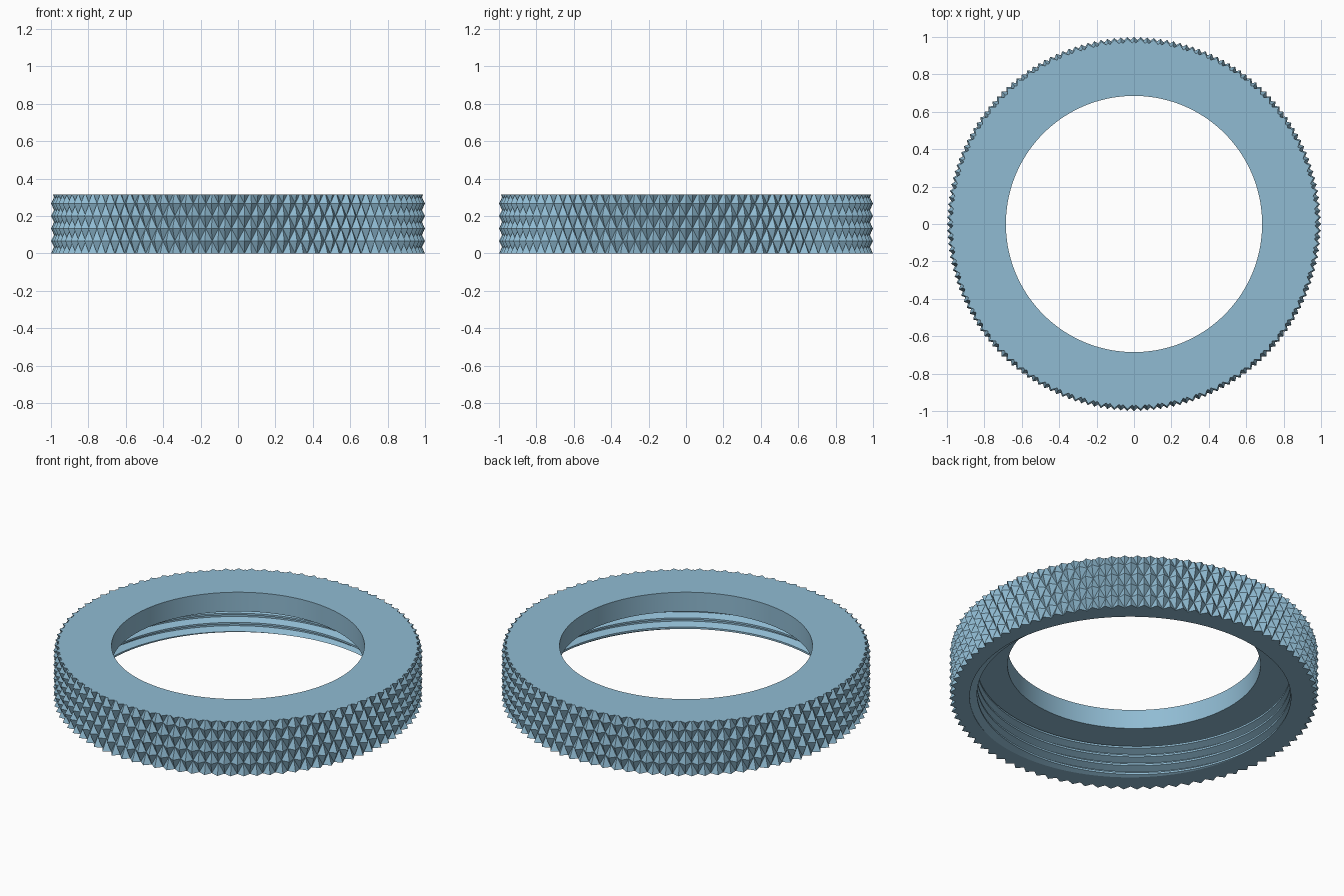
import bpy, bmesh, math

if "Cube" in bpy.data.objects:
    bpy.data.objects.remove(bpy.data.objects["Cube"])

TAU = 2 * math.pi
HEIGHT, LIP_Z = 0.315, 0.20           # overall height, underside of the lip
R_OUT, R_VALLEY = 1.0, 0.968          # knurl peak and valley radii
R_HOLE = 0.685                        # hole through the lip
R_MINOR, R_MAJOR, PITCH = 0.85, 0.89, 0.055
KNURLS, ROW = 88, 0.0667              # diamonds around, half a diamond high
SEG = 144

bm = bmesh.new()


def polar(r, a, z):
    return bm.verts.new((r * math.cos(a), r * math.sin(a), z))


def tri(*v):
    bm.faces.new(v)


def quad_grid(rows):
    for low, high in zip(rows, rows[1:]):
        for i in range(len(low) - 1):
            bm.faces.new((low[i], low[i + 1], high[i + 1], high[i]))


# Knurled outside: a checkerboard of peaks and valleys, split along the valleys
n = KNURLS * 2
rows = [[polar(R_OUT if (i + k) % 2 == 0 else R_VALLEY, TAU * i / n, k * ROW)
         for i in range(n)] for k in range(6)]
for k in range(5):
    for i in range(n):
        j = (i + 1) % n
        a, b, c, d = rows[k][i], rows[k][j], rows[k + 1][j], rows[k + 1][i]
        if (i + k) % 2 == 0:
            tri(a, b, d)
            tri(b, c, d)
        else:
            tri(a, b, c)
            tri(a, c, d)
bmesh.ops.bisect_plane(bm, geom=bm.verts[:] + bm.edges[:] + bm.faces[:],
                       plane_co=(0, 0, HEIGHT), plane_no=(0, 0, 1), clear_outer=True)

# Wall of the lip hole
quad_grid([[polar(R_HOLE, TAU * i / SEG, z) for i in range(SEG + 1)]
           for z in (LIP_Z, HEIGHT)])

# Internal thread: rows of the profile climb with the angle, clipped to the bore
STEPS = (0.0, 0.2, 0.5, 0.7)          # groove flat, flank, crest flat, flank


def thread_radius(phase):
    p = phase % 1.0
    if p < 0.2:
        t = 0.0
    elif p < 0.5:
        t = (p - 0.2) / 0.3
    elif p < 0.7:
        t = 1.0
    else:
        t = (1.0 - p) / 0.3
    return R_MAJOR + (R_MINOR - R_MAJOR) * t


turns = math.ceil(LIP_Z / PITCH) + 1
thread = []
for turn in range(-2, turns + 1):
    for s in STEPS:
        row = []
        for i in range(SEG + 1):
            climb = i / SEG
            z = min(max((turn + s + climb) * PITCH, 0.0), LIP_Z)
            row.append(polar(thread_radius(z / PITCH - climb), TAU * climb, z))
        thread.append(row)
quad_grid(thread)

bmesh.ops.remove_doubles(bm, verts=bm.verts[:], dist=1e-5)
bmesh.ops.dissolve_degenerate(bm, dist=1e-5, edges=bm.edges[:])

# Flat faces: bottom rim, underside of the lip, top
for z, up in ((0.0, -1), (LIP_Z, -1), (HEIGHT, 1)):
    rim = [e for e in bm.edges if e.is_boundary
           and all(abs(v.co.z - z) < 1e-4 for v in e.verts)]
    bmesh.ops.triangle_fill(bm, edges=rim, use_beauty=True, normal=(0, 0, up))
bmesh.ops.recalc_face_normals(bm, faces=bm.faces[:])

mesh = bpy.data.meshes.new("knurled_ring")
bm.to_mesh(mesh)
bm.free()
ring = bpy.data.objects.new("knurled_ring", mesh)
bpy.context.collection.objects.link(ring)

blue = bpy.data.materials.new("steel blue")
blue.diffuse_color = (0.28, 0.50, 0.65, 1.0)
blue.use_nodes = True
blue.node_tree.nodes["Principled BSDF"].inputs["Base Color"].default_value = blue.diffuse_color
mesh.materials.append(blue)

bpy.context.view_layer.objects.active = ring
ring.select_set(True)
bpy.ops.object.shade_smooth_by_angle(angle=math.radians(12))
